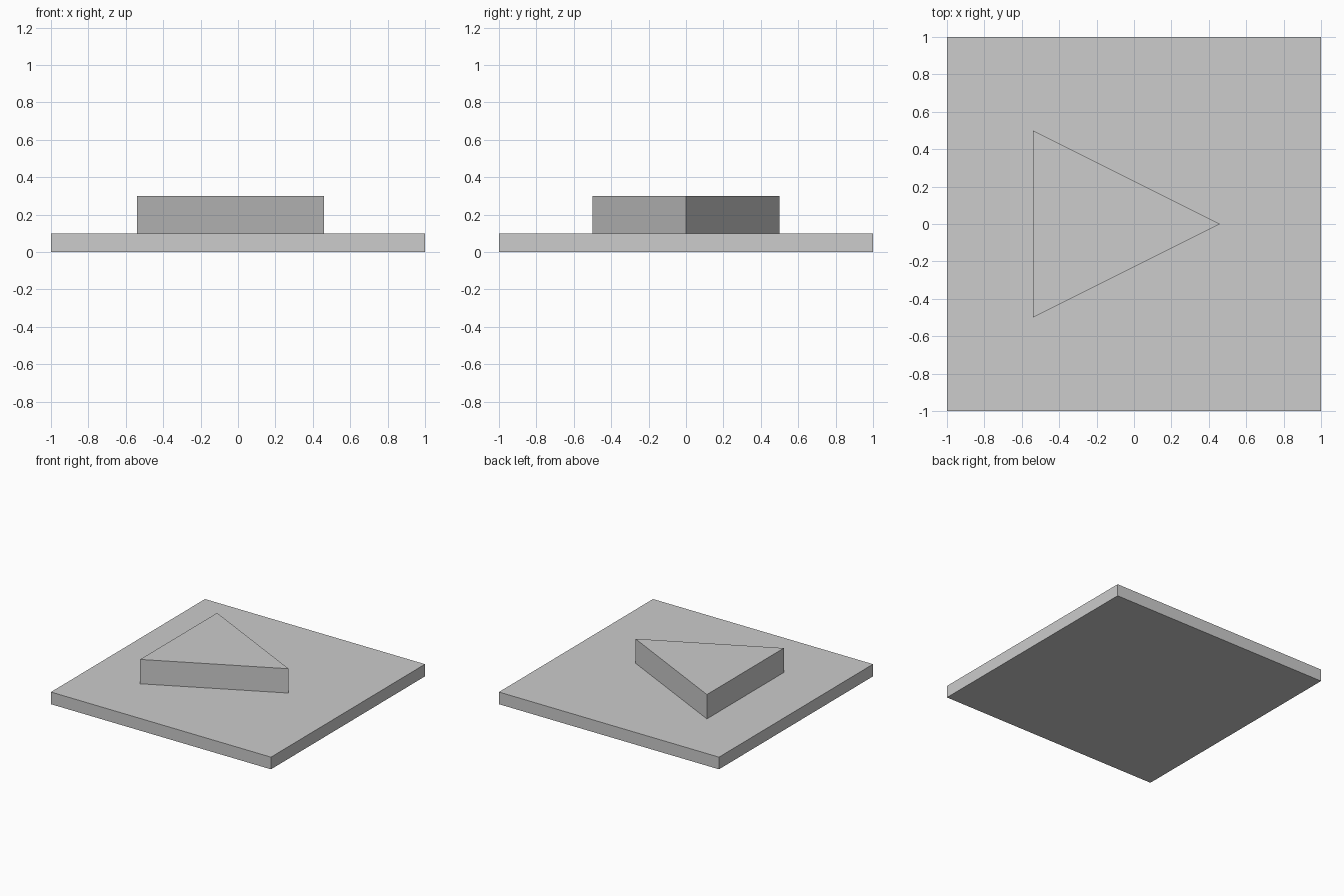
import bpy
import bmesh

cube = bpy.data.objects.get("Cube")
if cube:
    bpy.data.objects.remove(cube, do_unlink=True)

# Single grey material
grey = bpy.data.materials.new("light_grey")
grey.use_nodes = True
color = (0.604, 0.604, 0.604, 1.0)
grey.diffuse_color = color
for node in grey.node_tree.nodes:
    if node.type == 'BSDF_PRINCIPLED':
        node.inputs["Base Color"].default_value = color


def prism(name, outline, bottom, top):
    """Extrude a flat outline upward into a closed solid."""
    bm = bmesh.new()
    face = bm.faces.new([bm.verts.new((x, y, bottom)) for x, y in outline])
    extruded = bmesh.ops.extrude_face_region(bm, geom=[face], use_keep_orig=True)
    raised = [g for g in extruded["geom"] if isinstance(g, bmesh.types.BMVert)]
    bmesh.ops.translate(bm, verts=raised, vec=(0, 0, top - bottom))
    bmesh.ops.recalc_face_normals(bm, faces=bm.faces)
    mesh = bpy.data.meshes.new(name)
    bm.to_mesh(mesh)
    bm.free()
    mesh.materials.append(grey)
    obj = bpy.data.objects.new(name, mesh)
    bpy.context.collection.objects.link(obj)
    return obj


# Square base plate
prism("base_plate", [(-1, -1), (1, -1), (1, 1), (-1, 1)], 0, 0.1)

# Raised triangular arrow pointing along +x
prism("triangle_block", [(-0.54, -0.5), (0.46, 0), (-0.54, 0.5)], 0.1, 0.3)
